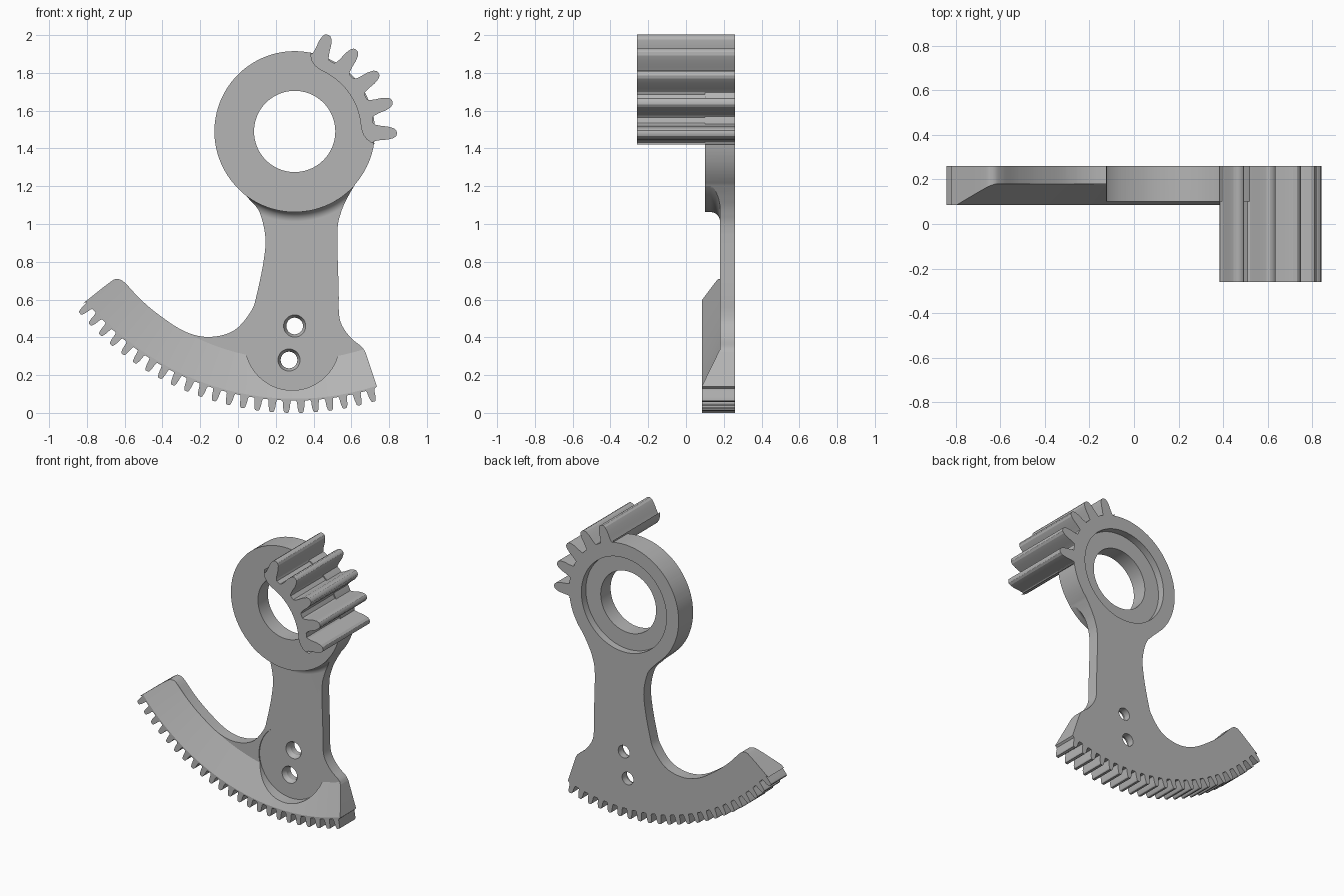
import bpy, bmesh, math
from math import sin, cos, radians
from mathutils import Matrix, Vector

cube = bpy.data.objects.get("Cube")
if cube:
    bpy.data.objects.remove(cube, do_unlink=True)

HUB = Vector((0.30, 1.49))   # hub axis, also the centre of both gear arcs
BACK = 0.26

grey = bpy.data.materials.new("plain grey")
grey.use_nodes = True
grey.diffuse_color = (0.46, 0.46, 0.46, 1)
grey.node_tree.nodes["Principled BSDF"].inputs["Base Color"].default_value = grey.diffuse_color


def polar(r, degrees):
    """Point around the hub, degrees measured from +x."""
    a = radians(degrees)
    return HUB + Vector((cos(a), sin(a))) * r


def smooth_curve(points, steps=5):
    """Catmull-Rom curve through the points."""
    p = [Vector(q) for q in points]
    p = [p[0] * 2 - p[1]] + p + [p[-1] * 2 - p[-2]]
    out = []
    for a, b, c, d in zip(p, p[1:], p[2:], p[3:]):
        for i in range(steps):
            t = i / steps
            out.append(0.5 * (2 * b + (c - a) * t + (2 * a - 5 * b + 4 * c - d) * t ** 2
                              + (3 * b - a - 3 * c + d) * t ** 3))
    return out + [p[-2]]


def tooth(centre, flank):
    """Both flanks of one tooth; flank lists (radius, half angle) root to tip."""
    left = [polar(r, centre - h) for r, h in flank]
    right = [polar(r, centre + h) for r, h in reversed(flank)]
    return left + right


def finish(name, bm):
    bmesh.ops.recalc_face_normals(bm, faces=bm.faces)
    mesh = bpy.data.meshes.new(name)
    bm.to_mesh(mesh)
    bm.free()
    mesh.materials.append(grey)
    obj = bpy.data.objects.new(name, mesh)
    bpy.context.collection.objects.link(obj)
    return obj


def prism(name, points, y0, y1):
    bm = bmesh.new()
    face = bm.faces.new([bm.verts.new((p[0], y0, p[1])) for p in points])
    new = bmesh.ops.extrude_face_region(bm, geom=[face])["geom"]
    verts = [g for g in new if isinstance(g, bmesh.types.BMVert)]
    bmesh.ops.translate(bm, verts=verts, vec=(0, y1 - y0, 0))
    return finish(name, bm)


def lathe(name, profile, steps=144):
    """Closed (radius, y) profile turned about the hub axis."""
    bm = bmesh.new()
    v = [bm.verts.new((HUB.x + r, y, HUB.y)) for r, y in profile]
    edges = [bm.edges.new((a, b)) for a, b in zip(v, v[1:] + v[:1])]
    bmesh.ops.spin(bm, geom=v + edges, cent=(HUB.x, 0, HUB.y), axis=(0, 1, 0),
                   angle=math.tau, steps=steps, use_merge=True)
    return finish(name, bm)


def plug(name, x, z, y0, y1, front, back, sides=48):
    """Cylinder or cone along y with its front and back radii."""
    bm = bmesh.new()
    place = Matrix.Translation((x, (y0 + y1) / 2, z)) @ Matrix.Rotation(math.pi / 2, 4, "X")
    bmesh.ops.create_cone(bm, cap_ends=True, segments=sides, radius1=back,
                          radius2=front, depth=y1 - y0, matrix=place)
    return finish(name, bm)


def boolean(obj, other, operation):
    mod = obj.modifiers.new("cut", "BOOLEAN")
    mod.operation, mod.solver, mod.object = operation, "EXACT", other
    bpy.context.view_layer.objects.active = obj
    bpy.ops.object.modifier_apply(modifier=mod.name)
    bpy.data.objects.remove(other, do_unlink=True)


def shade(obj):
    bpy.ops.object.select_all(action="DESELECT")
    obj.select_set(True)
    bpy.context.view_layer.objects.active = obj
    bpy.ops.object.shade_smooth_by_angle(angle=radians(20))
    obj.modifiers.new("even_shading", "WEIGHTED_NORMAL").keep_sharp = True


# Lever silhouette: right edge, hub rim, left edge, fine teeth
right_edge = [(0.735, 0.14)] + smooth_curve(
    [(0.675, 0.32), (0.655, 0.35), (0.6, 0.395), (0.555, 0.455), (0.535, 0.52),
     (0.533, 0.65), (0.526, 0.95), (0.545, 1.06), (0.58, 1.14), polar(0.425, -41)])
hub_rim = [polar(0.425, a) for a in range(-38, 226, 3)]
left_edge = smooth_curve(
    [polar(0.425, 228), (0.065, 1.125), (0.115, 1.06), (0.145, 0.93), (0.135, 0.8),
     (0.1, 0.63), (0.07, 0.54), (-0.02, 0.437), (-0.15, 0.402), (-0.28, 0.43),
     (-0.42, 0.52), (-0.52, 0.605), (-0.6, 0.69), (-0.64, 0.708), (-0.68, 0.69), (-0.82, 0.58)])
fine_flank = [(1.425, 0.95), (1.435, 0.8), (1.465, 0.68), (1.484, 0.5), (1.49, 0.32)]
fine_teeth = []
for k in range(23):
    fine_teeth += tooth(220.3 + 3 * k, fine_flank)
lever = prism("lever", right_edge + hub_rim + left_edge + fine_teeth, -0.2, 0.5)

# Thickness profile: raised hub, fillet, thin arm, sloped sector, back recess
fillet = [(0.477 - 0.05 * cos(radians(a)), 0.13 + 0.05 * sin(radians(a)))
          for a in range(0, 91, 10)]
turned = lathe("thickness", [(0.215, 0.10), (0.427, 0.10)] + fillet +
               [(1.21, 0.18), (1.415, 0.085), (1.6, 0.085), (1.6, BACK),
                (0.33, BACK), (0.33, 0.21), (0.215, 0.21)])
boolean(lever, turned, "INTERSECT")

# Round pocket and two countersunk holes
boolean(lever, plug("pocket", 0.287, 0.37, -0.2, 0.187, 0.25, 0.25, 96), "DIFFERENCE")
for x, z in ((0.30, 0.46), (0.27, 0.28)):
    boolean(lever, plug("countersink", x, z, 0.17, 0.225, 0.067, 0.04), "DIFFERENCE")
    boolean(lever, plug("hole", x, z, 0, 0.5, 0.044, 0.044), "DIFFERENCE")
shade(lever)

# Coarse gear segment standing out from the front of the hub
coarse_flank = [(0.418, 7), (0.428, 5.8), (0.455, 4.8), (0.495, 4), (0.525, 2.8),
                (0.538, 1.6), (0.541, 0.6)]
corner = [(0.437, 44), (0.41, 43.3), (0.385, 41.5), (0.365, 38), (0.354, 33)]
outline = [polar(r, 35 - a) for r, a in reversed(corner)]
for k in range(5):
    outline += tooth(-1 + 18 * k, coarse_flank)
outline += [polar(r, 35 + a) for r, a in corner]
outline += [polar(0.352, a) for a in range(65, 4, -3)]
shade(prism("gear_segment", outline, -0.26, BACK))
